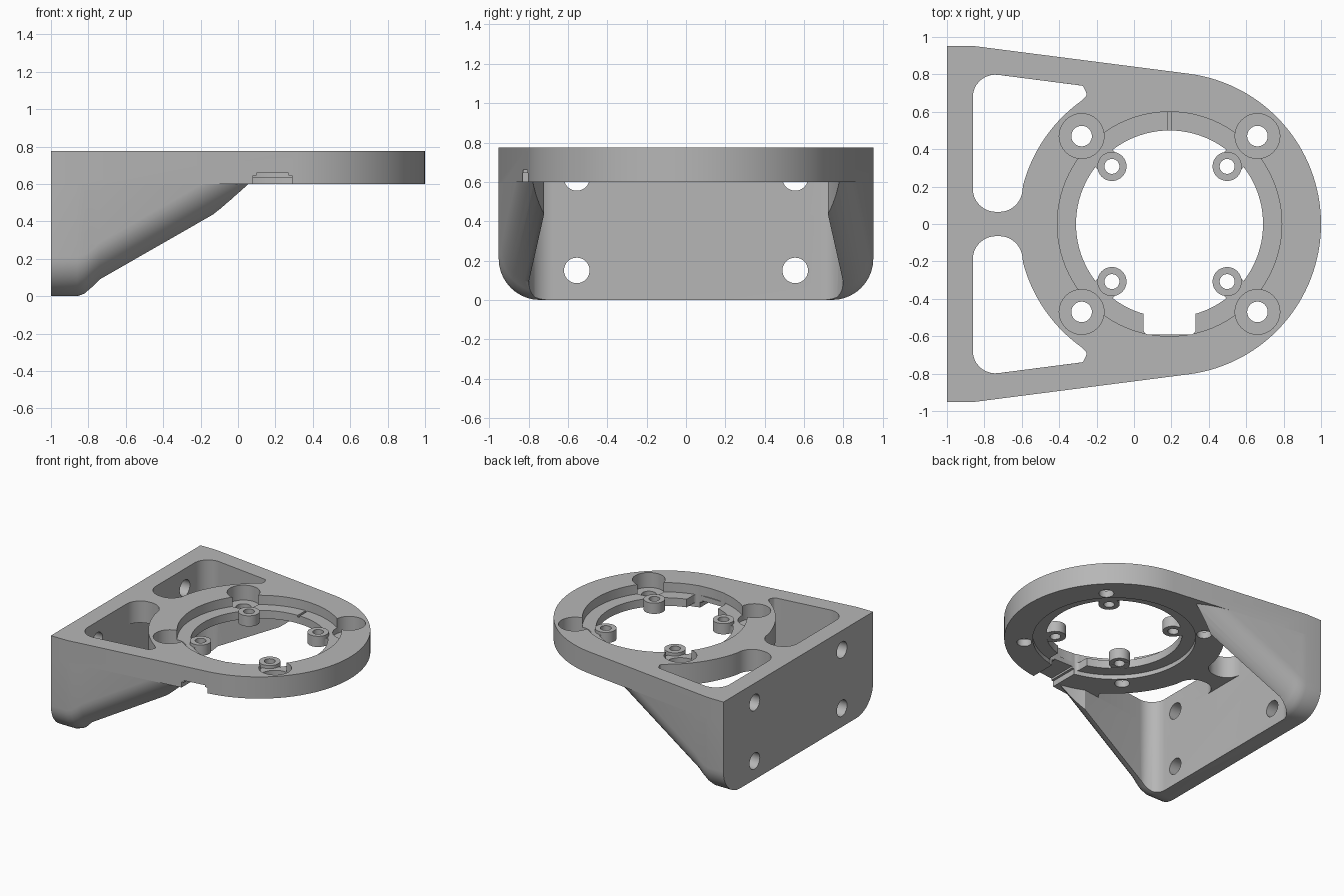
import bpy, bmesh
from math import sin, cos, pi, radians
from mathutils import Vector

if "Cube" in bpy.data.objects:
    bpy.data.objects.remove(bpy.data.objects["Cube"])

CX, R = 0.19, 0.81            # ring centre and outer radius
TOP, UNDER = 0.775, 0.6       # plate top and underside

grey = bpy.data.materials.new("plain grey")
grey.use_nodes = True
grey.diffuse_color = (0.47, 0.47, 0.47, 1)
grey.node_tree.nodes["Principled BSDF"].inputs["Base Color"].default_value = (0.47, 0.47, 0.47, 1)


def finish(bm, name):
    bmesh.ops.recalc_face_normals(bm, faces=bm.faces)
    mesh = bpy.data.meshes.new(name)
    bm.to_mesh(mesh)
    bm.free()
    mesh.materials.append(grey)
    ob = bpy.data.objects.new(name, mesh)
    bpy.context.collection.objects.link(ob)
    return ob


def prism(name, pts, z0, z1):
    bm = bmesh.new()
    face = bm.faces.new([bm.verts.new((p[0], p[1], z0)) for p in pts])
    new = bmesh.ops.extrude_face_region(bm, geom=[face])["geom"]
    moved = [v for v in new if isinstance(v, bmesh.types.BMVert)]
    bmesh.ops.translate(bm, verts=moved, vec=(0, 0, z1 - z0))
    return finish(bm, name)


def arc(x, y, r, a0, a1, n):
    return [(x + r * cos(radians(a0 + (a1 - a0) * i / n)),
             y + r * sin(radians(a0 + (a1 - a0) * i / n))) for i in range(n + 1)]


def disc(name, x, y, r, z0, z1, n=32):
    return prism(name, arc(x, y, r, 0, 360, n)[:-1], z0, z1)


def box(name, x0, x1, y0, y1, z0, z1):
    return prism(name, [(x0, y0), (x1, y0), (x1, y1), (x0, y1)], z0, z1)


def rounded(corners, n=8):
    """Polygon of (x, y, radius) with its corners rounded."""
    out = []
    for i, (x, y, r) in enumerate(corners):
        p = Vector((x, y))
        if r == 0:
            out.append((x, y))
            continue
        a = (Vector(corners[i - 1][:2]) - p).normalized()
        b = (Vector(corners[(i + 1) % len(corners)][:2]) - p).normalized()
        half = a.angle(b) / 2
        s, e = p + a * r / math_tan(half), p + b * r / math_tan(half)
        c = p + (a + b).normalized() * r / sin(half)
        for k in range(n + 1):
            d = (s - c).lerp(e - c, k / n).normalized() * r
            out.append(tuple(c + d))
    return out


def math_tan(a):
    return sin(a) / cos(a)


def boolean(target, other, op="DIFFERENCE"):
    mod = target.modifiers.new("cut", "BOOLEAN")
    mod.object, mod.operation, mod.solver = other, op, "EXACT"
    bpy.context.view_layer.objects.active = target
    bpy.ops.object.modifier_apply(modifier=mod.name)
    bpy.data.objects.remove(other)


def half_width(x):
    return min(0.952, 0.803 - 0.1289 * (x - 0.296))


def mirrored(pts):
    return [(x, -y) for x, y in pts]


# Wall and side gussets: lofted sections with round lower corners
stations = [(-1, 0), (-0.86, 0), (-0.82, 0.012), (-0.78, 0.04), (-0.74, 0.076), (0.25, 0.643)]
bm = bmesh.new()
rings = []
for x, b in stations:
    w, r = half_width(x), 0.21
    right = [(y, z) for y, z in arc(w - r, b + r, r, 0, -90, 10)]
    sec = [(w, 1.0)] + right
    sec += [(-y, z) for y, z in reversed(sec)]
    rings.append([bm.verts.new((x, y, z)) for y, z in sec])
for a, b in zip(rings, rings[1:]):
    for i in range(len(a)):
        j = (i + 1) % len(a)
        bm.faces.new((a[i], a[j], b[j], b[i]))
bm.faces.new(rings[0])
bm.faces.new(rings[-1])
skirt = finish(bm, "wall_and_gussets")
boolean(skirt, box("trim", -2, 2, -2, 2, UNDER, 2))

# Space between the gussets, and clearance around the ring
cavity = rounded([(-0.862, -0.815, 0.12), (0.4, -0.652, 0), (0.4, 0.652, 0), (-0.862, 0.815, 0.12)])
boolean(skirt, prism("cavity", cavity, -1, 1))
boolean(skirt, disc("ring_clearance", CX, 0, 0.79, -1, 1, 96))

# Plate with a round front end
outline = [(-1, -0.952), (-0.86, -0.952)] + arc(CX, 0, R, -82.5, 82.5, 64) + [(-0.86, 0.952), (-1, 0.952)]
bracket = prism("motor_bracket", outline, UNDER, TOP)

# Two windows between the wall and the ring
edge = [(x, y, 0) for x, y in arc(CX, 0, R, 165, 125.5, 14)]
window = rounded([(-0.862, 0.065, 0.123), (-0.612, 0.065, 0.123)] + edge
                 + [(-0.25, 0.69, 0.02), (-0.272, 0.739, 0.02), (-0.862, 0.815, 0.12)])
for pts in (window, mirrored(window)):
    boolean(bracket, prism("window", pts, 0.3, 1))

# Stepped ring opening with an inner lip
LIP0, LIP1 = 0.635, 0.70
boolean(bracket, disc("upper_bore", CX, 0, 0.6, LIP1, 1, 96))
boolean(bracket, disc("lower_bore", CX, 0, 0.6, 0.3, LIP0, 96))
boolean(bracket, disc("through_bore", CX, 0, 0.5, 0.3, 1, 96))

# Cable notch in the lip and groove under the plate
notch = rounded([(0.05, -0.592, 0.03), (0.33, -0.592, 0.03), (0.33, -0.4, 0), (0.05, -0.4, 0)])
boolean(bracket, prism("notch", notch, 0.3, 1))
boolean(bracket, box("groove", 0.08, 0.29, -1, -0.55, 0.3, 0.645))
boolean(bracket, box("groove_top", 0.10, 0.27, -1, -0.55, 0.3, 0.66))
boolean(bracket, box("seam", 0.182, 0.2, 0.4, 0.598, 0.685, 1))

# Screw bosses on the lip and counterbored holes in the plate
for sx in (-1, 1):
    for sy in (-1, 1):
        bx, by = CX + 0.308 * sx, 0.308 * sy
        d = Vector((sx, sy)).normalized()
        side = Vector((-d.y, d.x)) * 0.065
        c = Vector((bx, by))
        arm = [c - side, c + d * 0.12 - side, c + d * 0.12 + side, c + side]
        boolean(bracket, prism("boss_arm", arm, LIP0 + 0.002, LIP1 - 0.002), "UNION")
        boolean(bracket, disc("boss", bx, by, 0.078, LIP0 + 0.004, 0.725), "UNION")
        boolean(bracket, disc("boss_hole", bx, by, 0.04, 0.3, 1))
        hx, hy = CX + 0.47 * sx, 0.47 * sy
        boolean(bracket, disc("counterbore", hx, hy, 0.12, 0.655, 1))
        boolean(bracket, disc("screw_hole", hx, hy, 0.055, 0.3, 1))

# Join, then drill the four wall holes
boolean(bracket, skirt, "UNION")
for y in (-0.555, 0.555):
    for z in (0.15, 0.62):
        bm = bmesh.new()
        bmesh.ops.create_cone(bm, cap_ends=True, segments=32, radius1=0.065, radius2=0.065, depth=0.3)
        for v in bm.verts:
            v.co = Vector((v.co.z - 0.94, v.co.y + y, v.co.x + z))
        boolean(bracket, finish(bm, "wall_hole"))

bpy.ops.object.select_all(action="DESELECT")
bracket.select_set(True)
bpy.context.view_layer.objects.active = bracket
bpy.ops.object.shade_smooth_by_angle(angle=radians(30))
